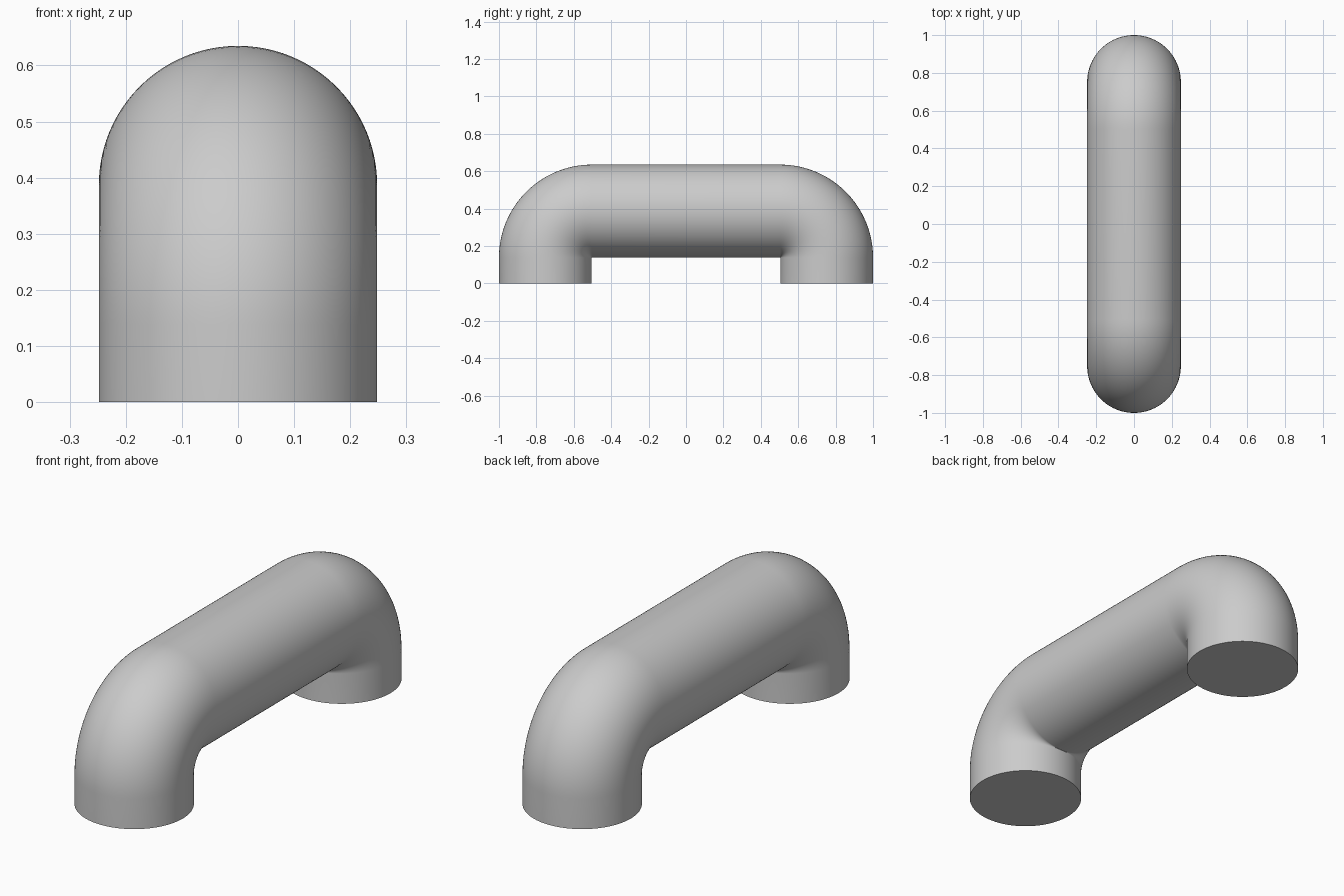
import bpy, bmesh
from math import sin, cos, pi, radians

if "Cube" in bpy.data.objects:
    bpy.data.objects.remove(bpy.data.objects["Cube"], do_unlink=True)

TUBE = 0.248      # tube radius
BEND = 0.249      # bend radius of the centre line
PIVOT_Y = 1 - TUBE - BEND
PIVOT_Z = 0.635 - TUBE - BEND
SIDES, STEPS = 96, 32

grey = bpy.data.materials.new("plain grey")
grey.use_nodes = True
colour = (0.6, 0.6, 0.6, 1)
grey.diffuse_color = colour
grey.node_tree.nodes["Principled BSDF"].inputs["Base Color"].default_value = colour

# Centre line: (y, z, angle of the outward side), from back foot to front foot
quarter = [(PIVOT_Y + BEND * cos(a), PIVOT_Z + BEND * sin(a), a)
           for a in (pi / 2 * i / STEPS for i in range(STEPS + 1))]
back = [(PIVOT_Y + BEND, 0, 0)] + quarter
path = back + [(-y, z, pi - a) for y, z, a in reversed(back)]

# Sweep a circle along the centre line
bm = bmesh.new()
rings = []
for y, z, a in path:
    ring = []
    for i in range(SIDES):
        t = 2 * pi * i / SIDES
        out = TUBE * cos(t)
        ring.append(bm.verts.new((TUBE * sin(t), y + out * cos(a), z + out * sin(a))))
    rings.append(ring)
for r, s in zip(rings, rings[1:]):
    for i in range(SIDES):
        j = (i + 1) % SIDES
        bm.faces.new((r[i], r[j], s[j], s[i]))

# Flat feet
bm.faces.new(rings[0])
bm.faces.new(rings[-1])
bmesh.ops.recalc_face_normals(bm, faces=bm.faces)

mesh = bpy.data.meshes.new("handle")
bm.to_mesh(mesh)
bm.free()
mesh.materials.append(grey)
handle = bpy.data.objects.new("handle", mesh)
bpy.context.collection.objects.link(handle)

bpy.ops.object.select_all(action='DESELECT')
handle.select_set(True)
bpy.context.view_layer.objects.active = handle
bpy.ops.object.shade_smooth_by_angle(angle=radians(40))
